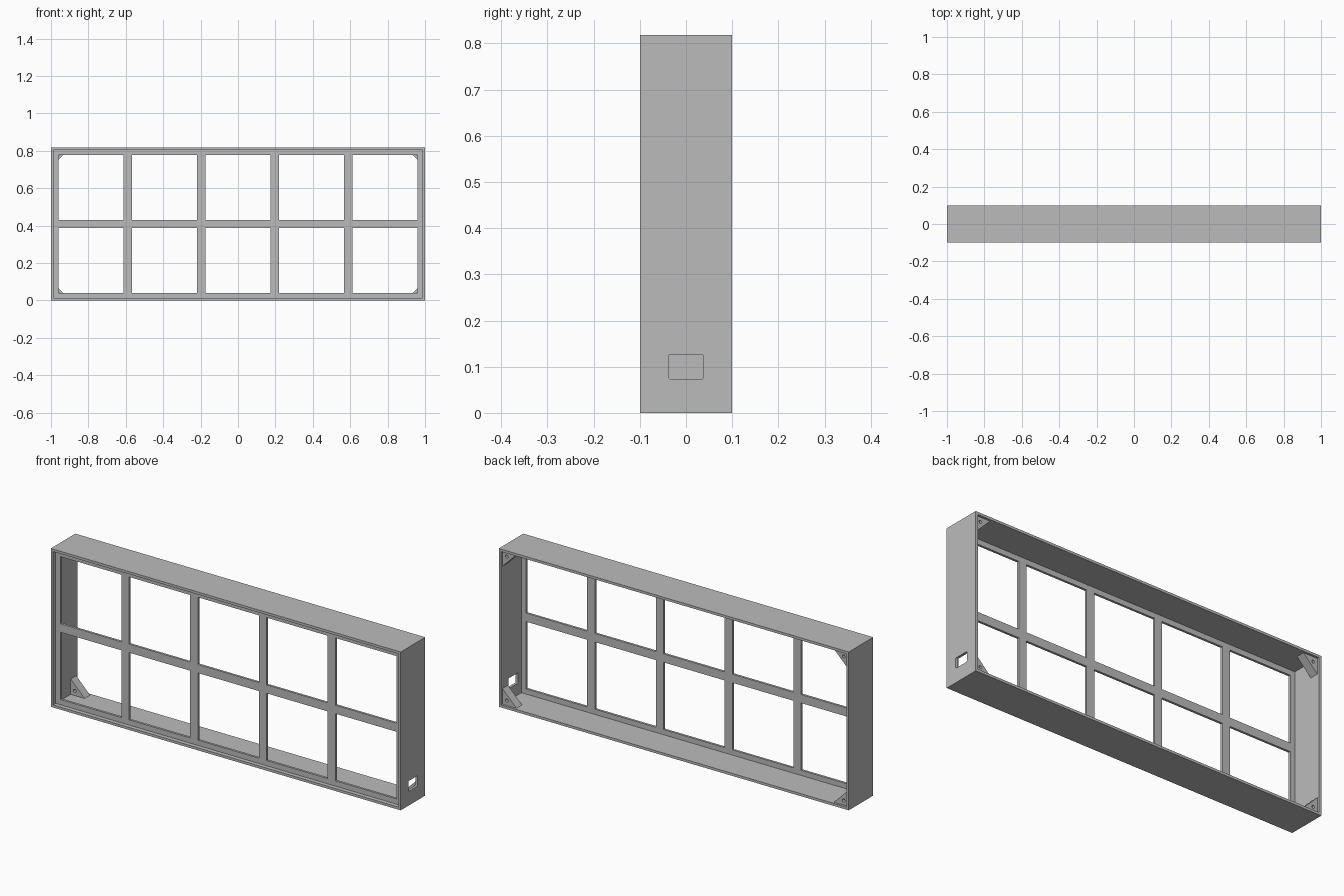
import bpy, bmesh
from math import cos, sin, pi, radians
from mathutils import Matrix

cube = bpy.data.objects.get("Cube")
if cube:
    bpy.data.objects.remove(cube, do_unlink=True)

WIDTH, DEPTH, HEIGHT = 2.0, 0.2, 0.818
WALL = 0.013          # thickness of the box walls
LIP = 0.04            # outer edge to first opening
BAR = 0.044           # grid bar width
FACE_Y, FACE_T = -0.072, 0.012
GUSSET_LEG, GUSSET_T, GUSSET_Y = 0.08, 0.045, 0.066

grey = bpy.data.materials.new("Plain grey")
grey.use_nodes = True
colour = (0.5, 0.5, 0.5, 1)
grey.diffuse_color = colour
grey.node_tree.nodes["Principled BSDF"].inputs["Base Color"].default_value = colour

UPRIGHT = Matrix.Rotation(radians(90), 4, "X")   # outline plane becomes x-z


def rect(x0, x1, z0, z1):
    return [(x0, z0), (x1, z0), (x1, z1), (x0, z1)]


def inset_rect(d):
    return rect(d - WIDTH / 2, WIDTH / 2 - d, d, HEIGHT - d)


def circle(cx, cz, r, n=16):
    return [(cx + r * cos(2 * pi * i / n), cz + r * sin(2 * pi * i / n)) for i in range(n)]


def extrude_outline(name, loops, thickness, y):
    """Extrude closed outlines (inner ones become holes) along y."""
    curve = bpy.data.curves.new(name, "CURVE")
    curve.dimensions = "2D"
    curve.fill_mode = "BOTH"
    curve.extrude = thickness / 2
    for loop in loops:
        spline = curve.splines.new("POLY")
        spline.points.add(len(loop) - 1)
        spline.use_cyclic_u = True
        for point, (x, z) in zip(spline.points, loop):
            point.co = (x, z, 0, 1)
    temp = bpy.data.objects.new(name + "_outline", curve)
    bpy.context.collection.objects.link(temp)
    graph = bpy.context.evaluated_depsgraph_get()
    mesh = bpy.data.meshes.new_from_object(temp.evaluated_get(graph))
    bpy.data.objects.remove(temp, do_unlink=True)
    bpy.data.curves.remove(curve)

    bm = bmesh.new()
    bm.from_mesh(mesh)
    bmesh.ops.remove_doubles(bm, verts=bm.verts, dist=1e-5)
    bm.transform(Matrix.Translation((0, y, 0)) @ UPRIGHT)
    bmesh.ops.recalc_face_normals(bm, faces=bm.faces)
    for face in bm.faces:
        face.smooth = False
    bm.to_mesh(mesh)
    bm.free()
    mesh.materials.clear()
    mesh.materials.append(grey)
    obj = bpy.data.objects.new(name, mesh)
    bpy.context.collection.objects.link(obj)
    return obj


# Box walls
surround = extrude_outline("surround", [inset_rect(0), inset_rect(WALL)], DEPTH, 0)

# Cable slot through the left wall, with rounded corners
bpy.ops.mesh.primitive_cube_add(size=1, location=(WIDTH / 2, 0, 0.1))
cutter = bpy.context.object
cutter.name = "slot_cutter"
cutter.data.transform(Matrix.Diagonal((0.1, 0.076, 0.053, 1)))
cutter.data.materials.append(grey)
bm = bmesh.new()
bm.from_mesh(cutter.data)
along_x = [e for e in bm.edges if abs(e.verts[0].co.x - e.verts[1].co.x) > 0.05]
bmesh.ops.bevel(bm, geom=along_x, offset=0.004, segments=3, profile=0.5, affect="EDGES")
bm.to_mesh(cutter.data)
bm.free()
cutter.hide_render = True
cut = surround.modifiers.new("cable_slot", "BOOLEAN")
cut.operation = "DIFFERENCE"
cut.solver = "EXACT"
cut.object = cutter
bpy.context.view_layer.objects.active = surround
bpy.ops.object.modifier_apply(modifier=cut.name)
bpy.data.objects.remove(cutter, do_unlink=True)

# Recessed front grid, five openings by two
COLS, ROWS = 5, 2
w = (WIDTH - 2 * LIP - (COLS - 1) * BAR) / COLS
h = (HEIGHT - 2 * LIP - (ROWS - 1) * BAR) / ROWS
loops = [inset_rect(WALL - 0.003)]
for i in range(COLS):
    for j in range(ROWS):
        x, z = LIP - WIDTH / 2 + i * (w + BAR), LIP + j * (h + BAR)
        loops.append(rect(x, x + w, z, z + h))
extrude_outline("front_grid", loops, FACE_T, FACE_Y)

# Drilled corner gussets near the back
for side, sx in (("left", 1), ("right", -1)):
    for level, sz in (("upper", 1), ("lower", -1)):
        cx, cz = sx * (WIDTH / 2 - WALL), HEIGHT / 2 + sz * (HEIGHT / 2 - WALL)
        triangle = [(cx, cz), (cx - sx * GUSSET_LEG, cz), (cx, cz - sz * GUSSET_LEG)]
        k = GUSSET_LEG * 0.3
        hole = circle(cx - sx * k, cz - sz * k, 0.008)
        extrude_outline(f"{level}_{side}_gusset", [triangle, hole], GUSSET_T, GUSSET_Y)
